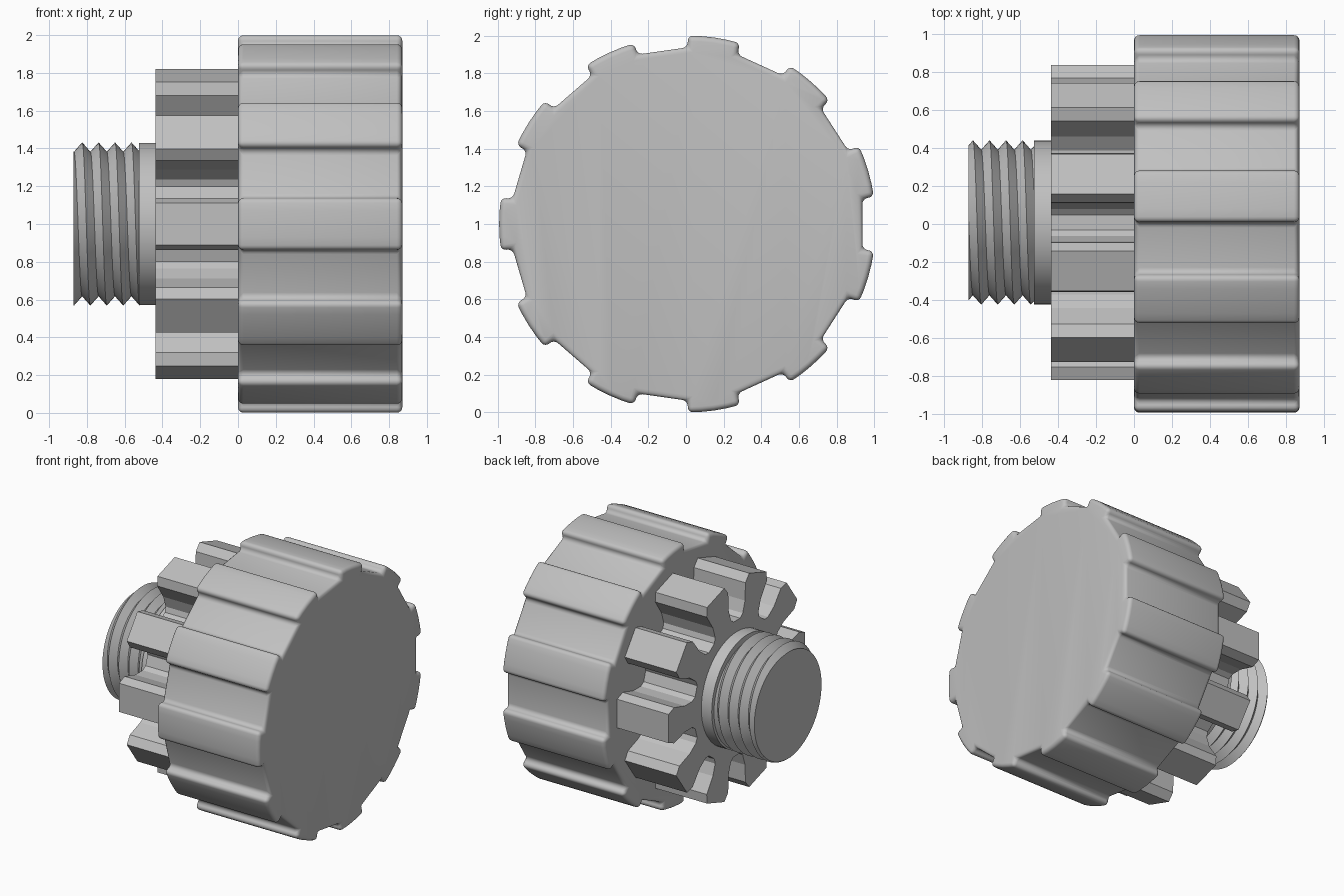
import bpy, bmesh
from math import cos, sin, pi, tau, radians
from mathutils import Vector

AXIS_Y, AXIS_Z = 0.008, 1.0

if "Cube" in bpy.data.objects:
    bpy.data.objects.remove(bpy.data.objects["Cube"], do_unlink=True)

grey = bpy.data.materials.new("plain grey")
grey.use_nodes = True
grey.diffuse_color = (0.53, 0.53, 0.53, 1)
grey.node_tree.nodes["Principled BSDF"].inputs["Base Color"].default_value = (0.53, 0.53, 0.53, 1)


def finish(name, bm, smooth_angle=None):
    """Turn a bmesh into a named object placed on the shared axis."""
    bmesh.ops.recalc_face_normals(bm, faces=bm.faces[:])
    mesh = bpy.data.meshes.new(name)
    bm.to_mesh(mesh)
    bm.free()
    mesh.materials.append(grey)
    obj = bpy.data.objects.new(name, mesh)
    obj.location = (0, AXIS_Y, AXIS_Z)
    bpy.context.collection.objects.link(obj)
    if smooth_angle:
        bpy.ops.object.select_all(action='DESELECT')
        obj.select_set(True)
        bpy.context.view_layer.objects.active = obj
        bpy.ops.object.shade_smooth_by_angle(angle=radians(smooth_angle))
    return obj


def prism(outline, x0, x1):
    """Extrude a closed (y, z) outline along x."""
    bm = bmesh.new()
    face = bm.faces.new([bm.verts.new((x0, y, z)) for y, z in outline])
    ext = bmesh.ops.extrude_face_region(bm, geom=[face])
    verts = [v for v in ext["geom"] if isinstance(v, bmesh.types.BMVert)]
    bmesh.ops.translate(bm, verts=verts, vec=Vector((x1 - x0, 0, 0)))
    return bm


def polar(r, a):
    return (r * cos(a), r * sin(a))


# Grip knob: broad curved ribs separated by shallow flat-bottomed grooves
RIBS = 11
outline = []
for k in range(RIBS):
    mid = pi + k * tau / RIBS
    half = radians(8.1)
    outline.append(polar(0.938, mid - half))
    outline += [polar(1.0, mid + half * t) for t in (-1, -0.5, 0, 0.5, 1)]
    outline.append(polar(0.938, mid + half))
knob = finish("grip_knob", prism(outline, 0, 0.87))
bevel = knob.modifiers.new("rounded_edges", 'BEVEL')
bevel.width = 0.029
bevel.segments = 4
bevel.limit_method = 'ANGLE'
bevel.angle_limit = radians(35)
bpy.context.view_layer.objects.active = knob
knob.select_set(True)
bpy.ops.object.modifier_apply(modifier=bevel.name)
bpy.ops.object.shade_smooth_by_angle(angle=radians(35))

# Gear: half tooth as (radius, half width), mirrored about each tooth's middle
TEETH = 10
half_tooth = [(0.505, 0.122), (0.54, 0.10), (0.63, 0.10), (0.76, 0.137), (0.827, 0.11)]
tooth = [(r, -w) for r, w in half_tooth] + [(r, w) for r, w in reversed(half_tooth)]
outline = []
for k in range(TEETH):
    a = k * tau / TEETH
    outline += [(r * cos(a) - w * sin(a), r * sin(a) + w * cos(a)) for r, w in tooth]
finish("gear", prism(outline, -0.437, 0.01))

# Collar between gear and thread
finish("collar", prism([polar(0.43, i * tau / 64) for i in range(64)], -0.525, -0.43), 30)

# Threaded stud: helical rows of crests and valleys, trimmed flat at both ends
START, END, PITCH, SEGS = -0.87, -0.52, 0.087, 64
MINOR, MAJOR = 0.383, 0.432


def thread_point(row, i):
    a = i * tau / SEGS
    lead = -0.825 + (a / tau - 0.25) * PITCH
    x = min(max(lead + row * PITCH / 2, START), END)
    phase = ((x - lead) / PITCH) % 1
    r = MINOR + (MAJOR - MINOR) * abs(1 - 2 * phase)
    return (x, r * cos(a), r * sin(a))


bm = bmesh.new()
rows = [[bm.verts.new(thread_point(row, i)) for i in range(SEGS + 1)]
        for row in range(-4, 12)]
for low, high in zip(rows, rows[1:]):
    for i in range(SEGS):
        bm.faces.new((low[i], low[i + 1], high[i + 1], high[i]))
bmesh.ops.remove_doubles(bm, verts=bm.verts[:], dist=0.0002)
rim = [e for e in bm.edges if e.is_boundary]
bmesh.ops.holes_fill(bm, edges=rim, sides=0)
finish("threaded_stud", bm, 30)
